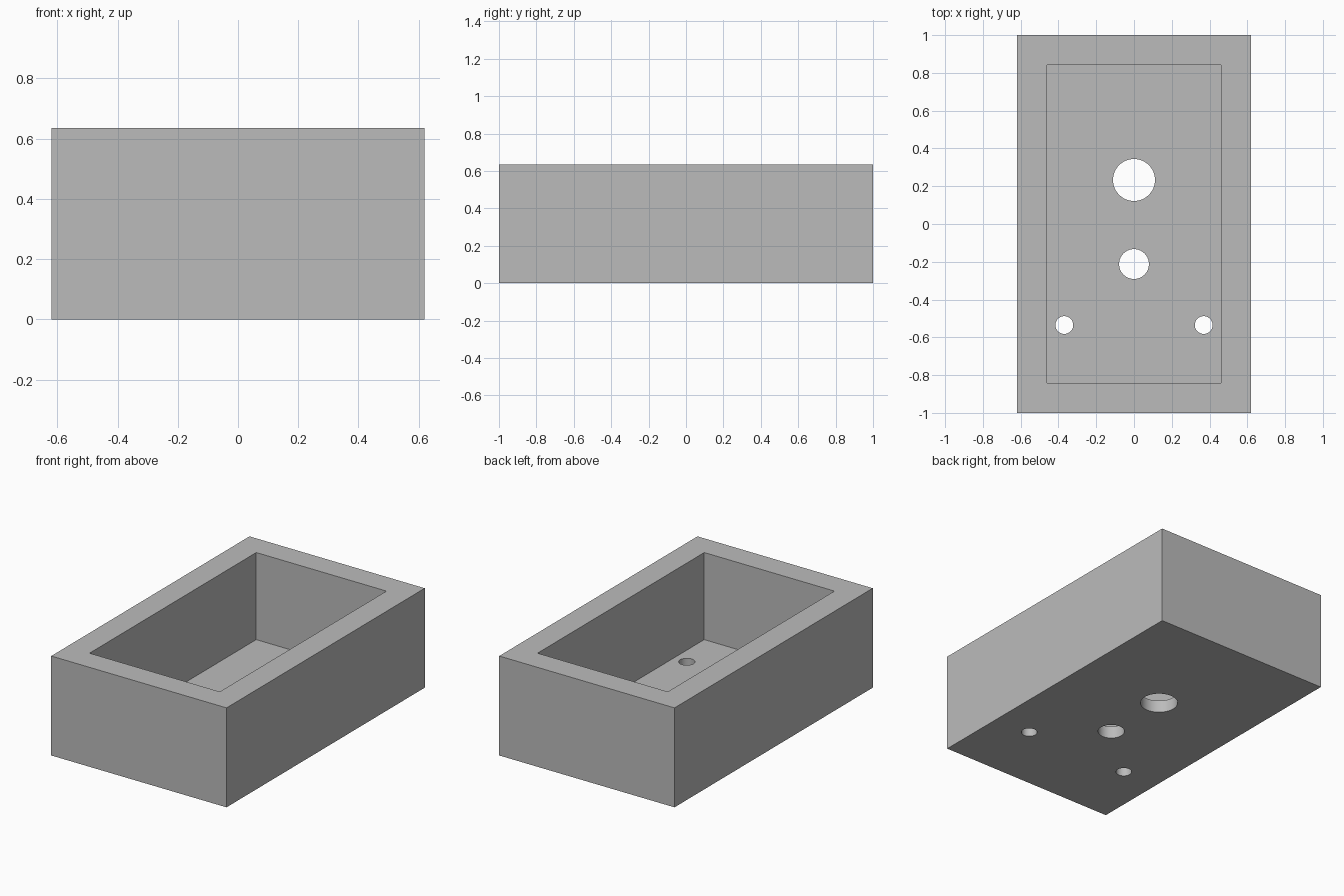
import bpy
import bmesh
from mathutils import Matrix

if "Cube" in bpy.data.objects:
    bpy.data.objects.remove(bpy.data.objects["Cube"])

WIDTH, LENGTH, HEIGHT = 1.238, 2.0, 0.635
WALL, FLOOR = 0.159, 0.079

grey = bpy.data.materials.new("light grey")
grey.use_nodes = True
colour = (0.5, 0.5, 0.5, 1)
grey.diffuse_color = colour
grey.node_tree.nodes["Principled BSDF"].inputs["Base Color"].default_value = colour


def finish(name, bm):
    mesh = bpy.data.meshes.new(name)
    bm.to_mesh(mesh)
    bm.free()
    mesh.materials.append(grey)
    obj = bpy.data.objects.new(name, mesh)
    bpy.context.collection.objects.link(obj)
    return obj


def block(name, width, length, bottom, top):
    bm = bmesh.new()
    place = Matrix.Translation((0, 0, (bottom + top) / 2))
    bmesh.ops.create_cube(bm, size=1, matrix=place @ Matrix.Diagonal((width, length, top - bottom, 1)))
    return finish(name, bm)


def drill(name, x, y, radius):
    bm = bmesh.new()
    bmesh.ops.create_cone(bm, cap_ends=True, segments=64, radius1=radius, radius2=radius,
                          depth=FLOOR * 4, matrix=Matrix.Translation((x, y, FLOOR / 2)))
    return finish(name, bm)


# Outer body
box = block("box", WIDTH, LENGTH, 0, HEIGHT)

# Open cavity and the holes through the floor
cutters = [
    block("cavity_cutter", WIDTH - 2 * WALL, LENGTH - 2 * WALL, FLOOR, HEIGHT + 0.2),
    drill("large_hole_cutter", 0, 0.233, 0.111),
    drill("medium_hole_cutter", 0, -0.212, 0.079),
]
for side, x in (("left", 0.369), ("right", -0.369)):
    cutters.append(drill(side + "_small_hole_cutter", x, -0.535, 0.047))

bpy.context.view_layer.objects.active = box
box.select_set(True)
for cutter in cutters:
    cut = box.modifiers.new(cutter.name, "BOOLEAN")
    cut.operation = "DIFFERENCE"
    cut.solver = "EXACT"
    cut.object = cutter
    bpy.ops.object.modifier_apply(modifier=cut.name)
    bpy.data.objects.remove(cutter)

# Smooth hole walls, crisp edges
bpy.ops.object.shade_smooth_by_angle(angle=0.5)
